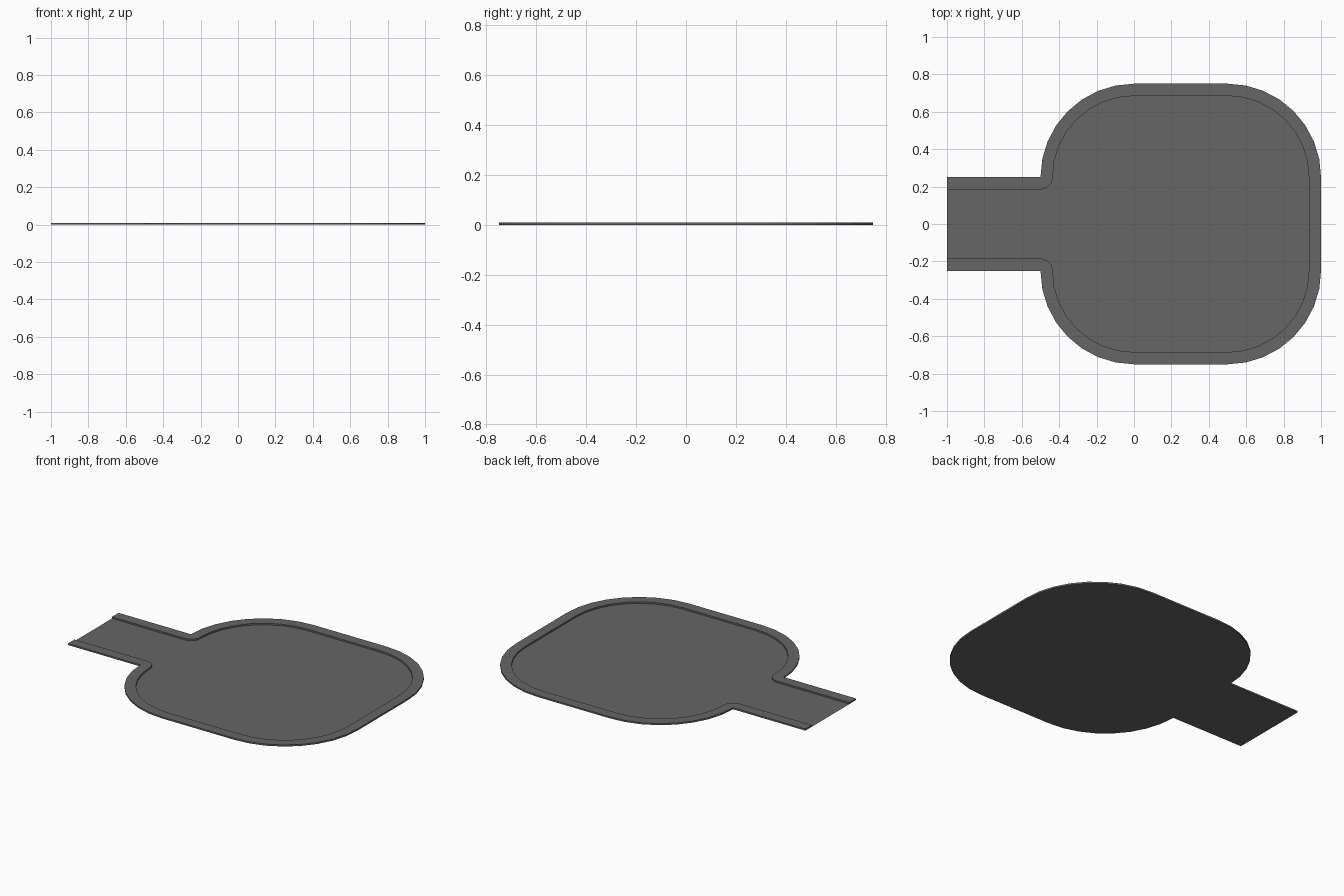
import bpy, bmesh, math

if "Cube" in bpy.data.objects:
    bpy.data.objects.remove(bpy.data.objects["Cube"])

H = 0.01      # kerb height
W = 0.065     # kerb width
SEG = 8       # segments per rounded corner


def arc(cx, cy, r, a0, a1):
    return [(cx + r * math.cos(math.radians(a0 + (a1 - a0) * i / SEG)),
             cy + r * math.sin(math.radians(a0 + (a1 - a0) * i / SEG)))
            for i in range(SEG + 1)]


def half_outline(w):
    # upper half, from the open stem end round to the far side, inset by w
    pts = [(-1, 0.25 - w)]
    pts += arc(-0.5, 0.25, w, -90, 0)
    pts += arc(0, 0.25, 0.5 - w, 180, 90)
    pts += arc(0.5, 0.25, 0.5 - w, 90, 0)
    return pts


def outline(w):
    top = half_outline(w)
    return top + [(x, -y) for x, y in reversed(top)]


def make(name, build, mat):
    bm = bmesh.new()
    build(bm)
    me = bpy.data.meshes.new(name)
    bm.to_mesh(me)
    bm.free()
    me.materials.append(mat)
    ob = bpy.data.objects.new(name, me)
    bpy.context.collection.objects.link(ob)
    return ob


grey = bpy.data.materials.new("asphalt_grey")
grey.diffuse_color = (0.133, 0.133, 0.133, 1)
grey.use_nodes = True
grey.node_tree.nodes["Principled BSDF"].inputs["Base Color"].default_value = grey.diffuse_color

outer, inner = outline(0), outline(W)


# sunken road surface
def road(bm):
    f = bm.faces.new([bm.verts.new((x, y, 0)) for x, y in inner])
    f.normal_update()
    if f.normal.z < 0:
        f.normal_flip()
    bmesh.ops.triangulate(bm, faces=[f])


# raised kerb swept round the edge, open at the stem end
def kerb(bm):
    rings = [[bm.verts.new(p) for p in ((o[0], o[1], 0), (o[0], o[1], H),
                                        (i[0], i[1], H), (i[0], i[1], 0))]
             for o, i in zip(outer, inner)]
    for a, b in zip(rings, rings[1:]):
        for k in range(4):
            n = (k + 1) % 4
            bm.faces.new((a[k], a[n], b[n], b[k]))
    bm.faces.new(rings[0])
    bm.faces.new(rings[-1])
    bmesh.ops.remove_doubles(bm, verts=bm.verts, dist=0.0001)
    bmesh.ops.recalc_face_normals(bm, faces=bm.faces)


make("road_surface", road, grey)
make("kerb", kerb, grey)
